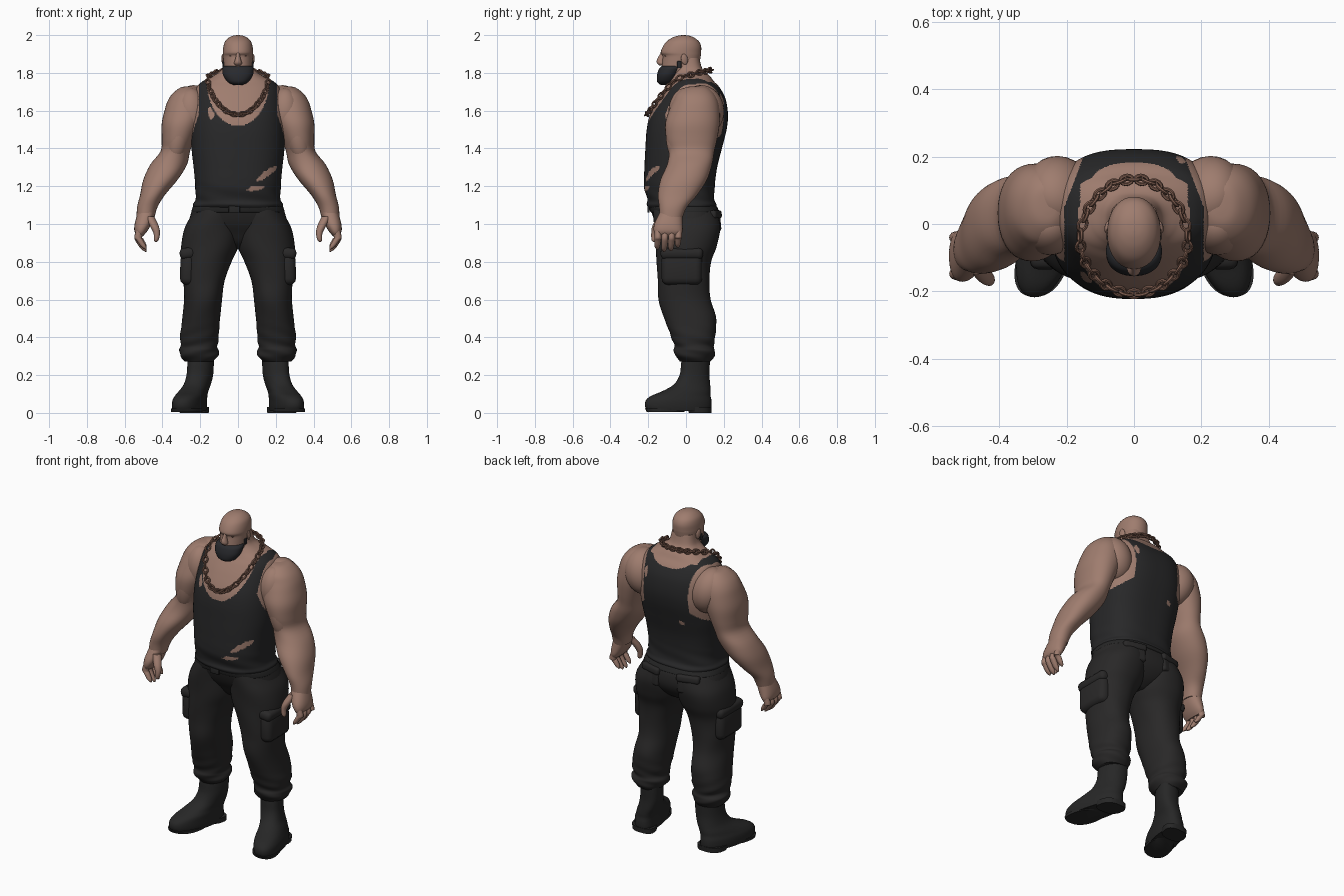
import bpy, bmesh, math
from mathutils import Vector, Matrix
from mathutils.bvhtree import BVHTree


def material(name, r, g, b):
    m = bpy.data.materials.new(name)
    m.diffuse_color = (r, g, b, 1)
    return m


SKIN = material("skin", .345, .203, .157)
TANK = material("black_cloth", .021, .021, .022)
PANTS = material("trouser_cloth", .022, .021, .021)
BOOT = material("boot_leather", .02, .02, .02)
BEARD = material("beard_hair", .022, .023, .027)
CHAIN = material("chain_metal", .22, .115, .082)
DARK = material("dark_skin", .14, .075, .056)


def add_object(name, bm, *mats):
    bmesh.ops.recalc_face_normals(bm, faces=bm.faces)
    me = bpy.data.meshes.new(name)
    bm.to_mesh(me)
    bm.free()
    for m in mats:
        me.materials.append(m)
    ob = bpy.data.objects.new(name, me)
    bpy.context.collection.objects.link(ob)
    return ob


def spline(a, b, c, d, t):
    return .5 * (2*b + (c-a)*t + (2*a-5*b+4*c-d)*t*t + (3*b-a-3*c+d)*t**3)


def loft(name, rings, mats, s=1, n=2.0, back_n=None, seg=32, steps=4, shear=0.0, ripple=None):
    """Stack of rounded rings (z, centre x, half width, front y, back y), smoothly interpolated."""
    dense = []
    last = len(rings) - 1
    for i in range(last):
        quad = [rings[max(0, min(last, i + k))] for k in (-1, 0, 1, 2)]
        for j in range(steps):
            dense.append([spline(*v, j / steps) for v in zip(*quad)])
    dense.append(list(rings[-1]))
    bm = bmesh.new()
    loops = []
    for z, cx, rx, yf, yb in dense:
        rx, ry, cy = max(rx, .001), max((yb - yf) / 2, .001), (yf + yb) / 2
        loop = []
        for k in range(seg):
            a = 2 * math.pi * k / seg
            c, d = math.cos(a), math.sin(a)
            e = 2 / (back_n if back_n and d > 0 else n)
            g = 1 + (ripple(a, z) if ripple else 0)
            x = rx * g * math.copysign(abs(c) ** e, c)
            y = cy + ry * g * math.copysign(abs(d) ** e, d)
            loop.append(bm.verts.new((s * (cx + x - shear * y), y, z)))
        loops.append(loop)
    for lo, hi in zip(loops, loops[1:]):
        for k in range(seg):
            q = (k + 1) % seg
            bm.faces.new((lo[k], lo[q], hi[q], hi[k]))
    bm.faces.new(loops[0])
    bm.faces.new(loops[-1])
    return add_object(name, bm, *mats)


def block(name, centre, size, mat, bevel=.005, rot=(0, 0, 0)):
    bm = bmesh.new()
    bmesh.ops.create_cube(bm, size=1)
    bmesh.ops.scale(bm, vec=size, verts=bm.verts)
    bmesh.ops.bevel(bm, geom=bm.edges[:], offset=bevel, segments=3, profile=.5, affect='EDGES')
    ob = add_object(name, bm, mat)
    ob.location, ob.rotation_euler = centre, rot
    return ob


def ball(name, centre, size, mat, rot=(0, 0, 0)):
    bm = bmesh.new()
    bmesh.ops.create_uvsphere(bm, u_segments=28, v_segments=16, radius=1)
    bmesh.ops.scale(bm, vec=size, verts=bm.verts)
    ob = add_object(name, bm, mat)
    ob.location, ob.rotation_euler = centre, rot
    return ob


# Torso: tank top and bare skin share one surface
torso = loft("torso_and_tank_top", [
    (1.075, 0, .222, -.185, .15), (1.10, 0, .236, -.205, .16), (1.13, 0, .226, -.205, .15),
    (1.20, 0, .226, -.222, .152), (1.30, 0, .235, -.22, .165), (1.40, 0, .246, -.215, .19),
    (1.50, 0, .248, -.208, .215), (1.58, 0, .242, -.19, .222), (1.66, 0, .234, -.15, .21),
    (1.72, 0, .22, -.112, .18), (1.755, 0, .188, -.085, .148), (1.785, 0, .13, -.07, .125),
    (1.82, 0, .085, -.06, .088), (1.88, 0, .07, -.05, .07)], [TANK, SKIN], n=2.4, back_n=2.7, seg=240, steps=15,
    ripple=lambda a, z: .012 * math.sin(4*a + 70*z) * max(0, min(1, (1.24 - z) * 8)))

# Tears: x, z, half length, half height, slope, on the front
TEARS = [(.155, 1.268, .052, .019, .65, True), (.09, 1.188, .045, .012, .15, True),
         (-.142, 1.585, .017, .03, -.6, True), (-.10, 1.40, .016, .014, .3, False),
         (.14, 1.66, .014, .03, .2, False)]


def is_skin(p):
    x, y, z = p
    if y < .05:
        neck = (x / .165) ** 2 + ((1.755 - z) / .235) ** 2 < 1
    else:
        neck = (x / .145) ** 2 + ((1.785 - z) / .07) ** 2 < 1
    neck = neck or (z > 1.75 and abs(x) < .16)
    depth = .155 if y < .045 else .185
    arm = abs(x) > .207 - .38 * max(0, y - .05) and ((y - .045) / depth) ** 2 + ((z - 1.595) / .185) ** 2 < 1
    tear = any((y < 0) == front and ((x - tx) / lx) ** 2 + ((z - tz - k * (x - tx)) / lz) ** 2
               < 1 + .25 * math.sin(x * 200)
               for tx, tz, lx, lz, k, front in TEARS)
    return neck or arm or tear or z > 1.77


for f in torso.data.polygons:
    f.material_index = int(is_skin(f.center))

# Head and face
loft("head", [(1.765, 0, .045, -.125, -.03), (1.79, 0, .065, -.13, .02), (1.82, 0, .073, -.13, .055),
              (1.86, 0, .077, -.126, .072), (1.89, 0, .079, -.124, .078), (1.908, 0, .08, -.134, .08),
              (1.94, 0, .077, -.122, .08),
              (1.967, 0, .068, -.102, .068), (1.987, 0, .048, -.072, .043),
              (1.997, 0, .026, -.042, .016), (2.0, 0, .002, -.02, -.01)], [SKIN], n=2.1, seg=40)
loft("beard", [(1.737, 0, .025, -.135, -.09), (1.752, 0, .055, -.152, -.06), (1.785, 0, .078, -.154, -.04),
               (1.815, 0, .083, -.146, -.02), (1.828, 0, .081, -.138, -.012), (1.836, 0, .074, -.127, -.012)],
     [BEARD], n=2.2, seg=40)
loft("nose", [(1.838, 0, .012, -.14, -.12), (1.85, 0, .021, -.153, -.11), (1.866, 0, .017, -.155, -.11),
              (1.887, 0, .011, -.145, -.11), (1.91, 0, .009, -.132, -.11)], [SKIN], seg=16)
for s in (-1, 1):
    ball("eye", (s * .034, -.109, 1.889), (.013, .006, .004), DARK, (0, 0, s * .3))
    ball("ear", (s * .079, -.008, 1.872), (.008, .018, .029), SKIN, (.2, 0, s * .25))
    block("sideburn", (s * .077, -.036, 1.844), (.009, .022, .036), BEARD, .003)

# Arms and hands
for s in (-1, 1):
    loft("arm", [(1.729, .255, .012, .04, .08), (1.722, .26, .045, -.005, .115), (1.69, .264, .083, -.05, .15),
                 (1.65, .270, .103, -.07, .17),
                 (1.60, .282, .107, -.09, .178), (1.53, .30, .104, -.11, .178), (1.45, .317, .087, -.105, .165),
                 (1.385, .332, .078, -.09, .15), (1.315, .367, .097, -.10, .138), (1.235, .41, .091, -.135, .112),
                 (1.155, .452, .066, -.148, .06), (1.09, .48, .054, -.142, .005), (1.03, .49, .047, -.14, -.02)],
         [SKIN], s, n=2.15, seg=40)
    ball("biceps", (s * .315, -.04, 1.46), (.06, .067, .15), SKIN, (.06, s * -.2, 0))
    ball("rear_shoulder", (s * .222, .083, 1.60), (.105, .12, .137), SKIN, (0, s * .25, s * -.25))
    ball("front_shoulder", (s * .25, -.003, 1.59), (.085, .09, .13), SKIN)
    loft("palm", [(1.06, .485, .046, -.14, -.02), (1.0, .503, .044, -.168, -.018),
                  (.96, .515, .033, -.17, -.018), (.935, .518, .014, -.155, -.03)], [SKIN], s, n=2.3, seg=24)
    for i in range(4):
        y, d = -.148 + .036 * i, (.012, 0, .004, .022)[i]
        loft("finger", [(.975, .517, .019, y - .018, y + .018), (.93, .529, .02, y - .018, y + .018),
                        (.90 + d, .519, .018, y - .019, y + .016), (.868 + d, .499, .014, y - .018, y + .01),
                        (.853 + d, .488, .003, y - .009, y + .002)], [SKIN], s, seg=14)
    loft("thumb", [(1.04, .468, .024, -.15, -.10), (.99, .443, .023, -.178, -.13), (.95, .43, .017, -.184, -.148),
                   (.915, .433, .012, -.182, -.155), (.904, .436, .003, -.172, -.165)], [SKIN], s, seg=16)


# Trousers
def folds(a, z):
    return .03 * math.sin(3 * a + 95 * z) * max(0, min(1, (.5 - z) * 6)) + .008 * math.sin(4 * a + 25 * z)


loft("trouser_seat", [(.865, 0, .05, -.04, .07), (.90, 0, .12, -.09, .125), (.95, 0, .22, -.125, .165),
                      (1.0, 0, .258, -.158, .18), (1.06, 0, .248, -.182, .174), (1.10, 0, .232, -.19, .15)],
     [PANTS], n=2.4, seg=48)
for s in (-1, 1):
    loft("trouser_leg", [(.272, .205, .075, -.03, .13), (.30, .205, .098, -.055, .148), (.33, .207, .104, -.062, .154),
                         (.355, .205, .096, -.062, .145), (.40, .205, .103, -.078, .155), (.50, .195, .10, -.115, .16),
                         (.60, .185, .10, -.145, .13), (.70, .18, .11, -.15, .125), (.80, .165, .13, -.155, .132),
                         (.88, .150, .151, -.16, .162), (.97, .138, .148, -.168, .182), (1.04, .12, .13, -.172, .17),
                         (1.08, .11, .118, -.172, .15)],
         [PANTS], s, n=2.2, seg=48, steps=6, ripple=folds)
    block("cargo_pocket", (s * .262, -.022, .762), (.088, .215, .17), PANTS, .035, (0, s * -.03, 0))
    block("cargo_pocket_flap", (s * .265, -.022, .845), (.088, .225, .06), PANTS, .024, (0, s * .12, 0))
    block("back_pocket", (s * .125, .152, 1.01), (.13, .04, .10), PANTS, .015, (.1, 0, s * -.25))
    block("back_pocket_flap", (s * .125, .154, 1.05), (.14, .045, .045), PANTS, .015, (.1, 0, s * -.25))

# Belt
loft("belt", [(1.062, 0, .245, -.186, .172), (1.067, 0, .247, -.19, .175),
              (1.088, 0, .240, -.196, .166), (1.095, 0, .236, -.194, .162)], [BOOT], n=2.4, seg=48)
block("belt_buckle", (-.02, -.198, 1.078), (.06, .012, .036), BOOT, .004)

# Boots
for s in (-1, 1):
    loft("boot", [(.01, .248, .078, -.205, .13), (.035, .248, .081, -.217, .136), (.065, .247, .08, -.213, .135),
                  (.09, .242, .076, -.185, .13), (.115, .236, .071, -.125, .13), (.15, .223, .067, -.065, .128),
                  (.20, .212, .067, -.034, .124), (.26, .209, .067, -.026, .126), (.31, .209, .068, -.02, .128)],
         [BOOT], s, n=2.3, seg=40, shear=.22)
    loft("boot_sole", [(.006, .248, .078, -.208, -.01), (.022, .248, .079, -.216, .02)],
         [BOOT], s, n=2.4, seg=40, steps=1, shear=.22)
    loft("boot_heel", [(0, .248, .074, .015, .134), (.03, .248, .076, .01, .136)],
         [BOOT], s, n=2.6, seg=32, steps=1, shear=.22)

# Neck chain: interlocked oval links resting on the chest and shoulders
me = torso.data
tree = BVHTree.FromPolygons([v.co for v in me.vertices], [tuple(p.vertices) for p in me.polygons])


def chain_point(t):
    y = -.037 - .17 * math.cos(t)
    u = (y + .207) / .34
    p = Vector((.148 * math.sin(t), y, 1.58 + .41 * u - .175 * u * u))
    loc, nor, _, _ = tree.find_nearest(p)
    if (p - loc).dot(nor) < .012:
        p = loc + nor * .012
    return p, nor


bm = bmesh.new()
COUNT = 42
for i in range(COUNT):
    t = 2 * math.pi * i / COUNT
    p, nor = chain_point(t)
    tangent = (chain_point(t + .06)[0] - chain_point(t - .06)[0]).normalized()
    side = tangent.cross(nor).normalized()
    up = side.cross(tangent)
    rot = Matrix((tangent, side, up)).transposed() @ Matrix.Rotation(math.pi / 4 * (-1) ** i, 3, 'X')
    grid = []
    for a in range(14):
        ca, sa = math.cos(a * math.tau / 14), math.sin(a * math.tau / 14)
        grid.append([])
        for b in range(6):
            r = .0055 * math.cos(b * math.tau / 6)
            v = Vector(((.019 + r) * ca, (.013 + r) * sa, .0055 * math.sin(b * math.tau / 6)))
            grid[-1].append(bm.verts.new(p + rot @ v))
    for a in range(14):
        for b in range(6):
            c, d = (a + 1) % 14, (b + 1) % 6
            bm.faces.new((grid[a][b], grid[c][b], grid[c][d], grid[a][d]))
add_object("neck_chain", bm, CHAIN)

# Smooth shading with crisp edges
for ob in bpy.context.collection.objects:
    ob.select_set(True)
    bpy.context.view_layer.objects.active = ob
bpy.ops.object.shade_smooth_by_angle(angle=math.radians(45))
